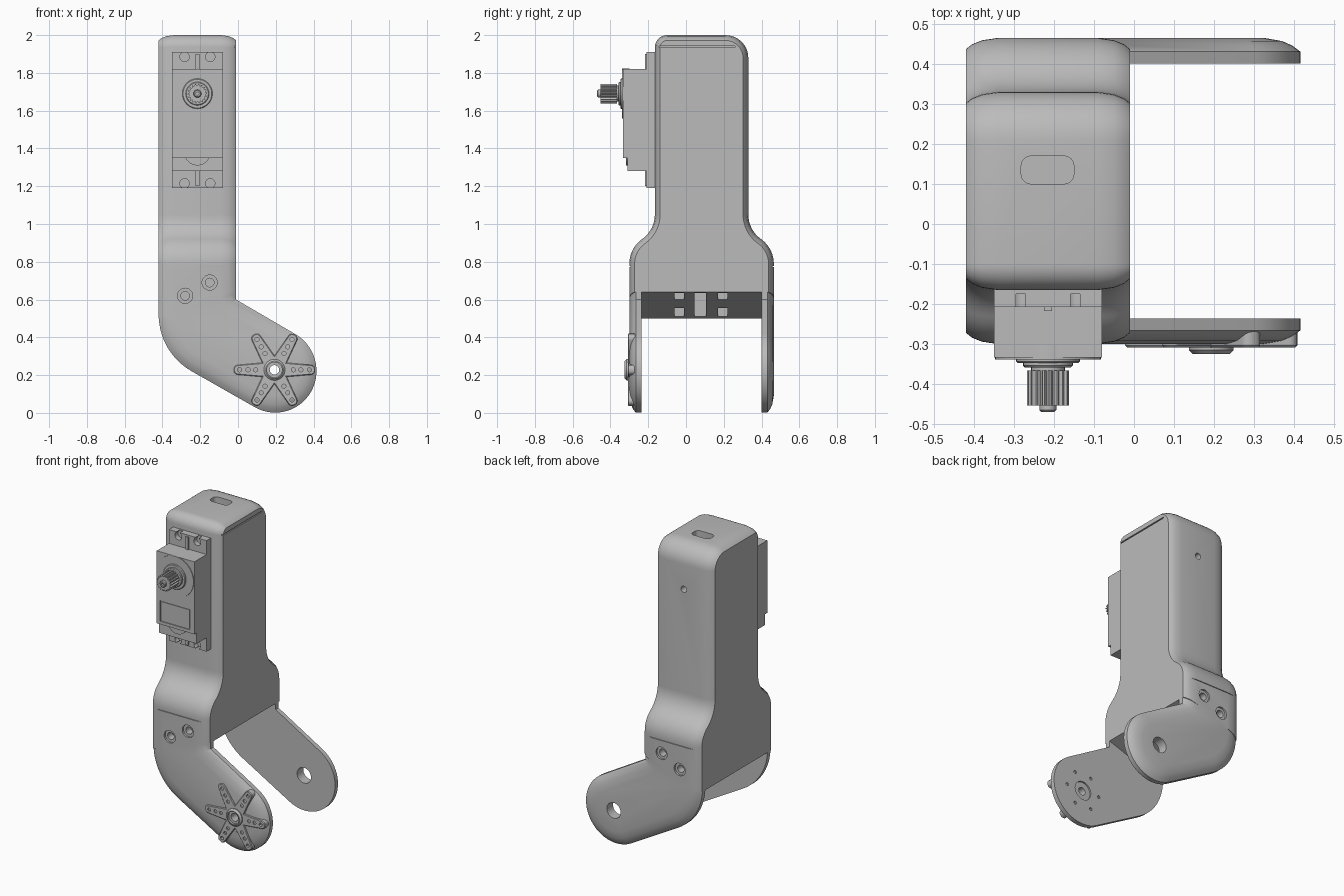
import bpy, bmesh, math
from mathutils import Vector

cube = bpy.data.objects.get("Cube")
if cube:
    bpy.data.objects.remove(cube, do_unlink=True)

grey = bpy.data.materials.new("plain_grey")
grey.use_nodes = True
grey.diffuse_color = (0.5, 0.5, 0.5, 1)
grey.node_tree.nodes["Principled BSDF"].inputs["Base Color"].default_value = (0.5, 0.5, 0.5, 1)


def rounded(corners, steps=8):
    """Outline from (u, v, tangent length) corners, each rounded by an arc."""
    pts, n = [], len(corners)
    for i, (u, v, t) in enumerate(corners):
        p = Vector((u, v))
        if not t:
            pts.append(p)
            continue
        a = (Vector(corners[i - 1][:2]) - p).normalized()
        b = (Vector(corners[(i + 1) % n][:2]) - p).normalized()
        w = math.sin(a.angle(b) / 2)
        for k in range(steps + 1):
            s = k / steps
            c0, c1, c2 = (1 - s) ** 2, 2 * s * (1 - s) * w, s * s
            pts.append((c0 * (p + a * t) + c1 * p + c2 * (p + b * t)) / (c0 + c1 + c2))
    return [p for i, p in enumerate(pts) if (p - pts[i - 1]).length > 1e-3]


def circle(u, v, r, n=32):
    return [Vector((u + r * math.cos(k * math.tau / n), v + r * math.sin(k * math.tau / n)))
            for k in range(n)]


def rect(u0, u1, v0, v1, t=0):
    return rounded([(u0, v0, t), (u1, v0, t), (u1, v1, t), (u0, v1, t)], 4)


def inset(pts, d):
    n = len(pts)
    area = sum(pts[i - 1].cross(pts[i]) for i in range(n))
    sign = 1 if area > 0 else -1
    out = []
    for i, p in enumerate(pts):
        e1 = (p - pts[i - 1]).normalized()
        e2 = (pts[(i + 1) % n] - p).normalized()
        n1, n2 = Vector((-e1.y, e1.x)), Vector((-e2.y, e2.x))
        out.append(p + sign * d * (n1 + n2) / max(0.3, 1 + n1.dot(n2)))
    return out


def loft(name, outline, levels, axis="y"):
    """Stack inset copies of an outline along an axis; levels are (position, inset)."""
    place = {"x": lambda q, p: (q, p.x, p.y), "y": lambda q, p: (p.x, q, p.y),
             "z": lambda q, p: (p.x, p.y, q)}[axis]
    bm = bmesh.new()
    rings = [[bm.verts.new(place(q, p)) for p in (inset(outline, d) if d else outline)]
             for q, d in levels]
    for a, b in zip(rings, rings[1:]):
        for i in range(len(a)):
            bm.faces.new((a[i - 1], a[i], b[i], b[i - 1]))
    bm.faces.new(rings[0])
    bm.faces.new(rings[-1])
    bmesh.ops.recalc_face_normals(bm, faces=bm.faces)
    mesh = bpy.data.meshes.new(name)
    bm.to_mesh(mesh)
    bm.free()
    mesh.materials.append(grey)
    ob = bpy.data.objects.new(name, mesh)
    bpy.context.collection.objects.link(ob)
    return ob


def prism(name, outline, a, b, axis="y", bevel=0.0):
    if bevel:
        return loft(name, outline, [(a, bevel), (a + bevel, 0), (b, 0)], axis)
    return loft(name, outline, [(a, 0), (b, 0)], axis)


def combine(ob, other, op="DIFFERENCE"):
    bpy.context.view_layer.objects.active = ob
    m = ob.modifiers.new("combine", "BOOLEAN")
    m.operation, m.object, m.solver = op, other, "EXACT"
    bpy.ops.object.modifier_apply(modifier=m.name)
    bpy.data.objects.remove(other, do_unlink=True)


def cut(ob, outline, a, b, axis="y"):
    combine(ob, prism("cutter", outline, a, b, axis))


# Housing: side profile with crowned front, back and top
profile = rounded([(-.30, .4, 0), (-.30, .87, .08), (-.165, .97, .08), (-.165, 2, .065),
                   (.33, 2, .12), (.33, .97, .08), (.465, .87, .08), (.465, .4, 0)])
crown = [(0, .028), (.015, .016), (.04, .006), (.08, 0)]
frame = loft("leg_housing", profile, [(-.42 + q, d) for q, d in crown]
             + [(-.01 - q, d) for q, d in reversed(crown)], "x")
cut(frame, rounded([(-.6, .4385, 0), (.2, .712, 0), (.2, .1, 0), (-.6, .1, 0)]), -.6, .6)

# Fork plates: bent arms with softly rounded outer faces
arm = rounded([(-.42, .75, 0), (-.42, .32, .2), (.281, -.079, .22), (.494, .306, .22),
               (-.01, .6, 0), (-.01, .75, 0)], 14)
edge = [(0, 0), (.03, 0), (.045, .02), (.056, .045), (.064, .09)]
for base, side in ((-.236, -1), (.401, 1)):
    combine(frame, loft("fork_plate", arm, [(base + side * q, d) for q, d in edge]), "UNION")

# Screw holes and seams on front and back
for face, side in ((-.30, 1), (.465, -1)):
    for u, v in ((-.28, .62), (-.15, .69)):
        cut(frame, circle(u, v, .04), face - side * .05, face + side * .012)
        cut(frame, circle(u, v, .023), face - side * .05, face + side * .06)
    cut(frame, rect(-.5, .1, .773, .777), face - side * .05, face + side * .006)

# Knee holes, top slot, back hole and lid groove
PX, PZ = .193, .228
cut(frame, circle(PX, PZ, .05), .3, .6)
cut(frame, circle(PX, PZ, .026), -.4, -.1)
cut(frame, circle(PX, PZ, .06), -.25, -.1)
for k in range(6):
    a = k * math.tau / 6
    cut(frame, circle(PX + .12 * math.cos(a), PZ + .12 * math.sin(a), .01, 12), -.25, -.1)
cut(frame, rect(-.282, -.15, .1, .17, .025), 1.95, 2.1, "z")
cut(frame, circle(-.215, 1.72, .02, 20), .25, .5)
cut(frame, rect(-.018, .05, -.2, .26), 1.934, 1.942, "z")

# Pockets under the housing
for y0, y1 in ((-.06, -.01), (.17, .22)):
    for x0, x1 in ((-.39, -.26), (-.13, -.025)):
        cut(frame, rect(x0, x1, y0, y1), .4, .65, "z")
cut(frame, rect(-.39, -.025, .045, .105), .4, .66, "z")

# Star horn on the front knee
corners = []
for k in range(6):
    a = k * math.tau / 6
    d, n = Vector((math.cos(a), math.sin(a))), Vector((-math.sin(a), math.cos(a)))
    for l, w, t in ((.065, -.0375, 0), (.215, -.024, .02), (.215, .024, .02)):
        p = Vector((PX, PZ)) + d * l + n * w
        corners.append((p.x, p.y, t))
horn = prism("knee_horn", rounded(corners, 5), -.308, -.245, bevel=.004)
combine(horn, prism("hub", circle(PX, PZ, .056), -.325, -.26, bevel=.01), "UNION")
cut(horn, circle(PX, PZ, .04), -.4, -.312)
cut(horn, circle(PX, PZ, .025), -.4, -.1)
for k in range(6):
    a = k * math.tau / 6
    for r in (.1, .14, .185):
        cut(horn, circle(PX + r * math.cos(a), PZ + r * math.sin(a), .011, 12), -.4, -.28)

# Servo mounting flange with slotted screw holes
CX, CZ = -.215, 1.69
flange = prism("servo_flange", rect(-.35, -.08, 1.19, 1.91), -.208, -.15)
for v, edge_v in ((1.885, 1.95), (1.215, 1.15)):
    for u in (-.283, -.147):
        cut(flange, circle(u, v, .025, 24), -.3, -.175)
        cut(flange, rect(u - .012, u + .012, min(v, edge_v), max(v, edge_v)), -.3, -.175)
for name, z0, z1 in (("upper_rib", 1.8, 1.9), ("lower_rib", 1.2, 1.3)):
    prism(name, rect(CX - .01, CX + .01, z0, z1), -.218, -.2)

# Servo case, cover and output stage
prism("servo_case", rect(-.35, -.08, 1.28, 1.82), -.303, -.15)
cover = prism("servo_cover", rect(-.35, -.08, 1.35, 1.82), -.333, -.29)
cut(cover, rect(-.325, -.11, 1.37, 1.505), -.4, -.327)
prism("cover_tab", circle(CX, 1.38, .07), -.318, -.29)
prism("servo_foot", rect(-.35, -.08, 1.28, 1.35), -.31, -.29)
prism("label_plate", rect(-.318, -.117, 1.377, 1.498), -.331, -.32)
prism("output_disc", circle(CX, CZ, .132, 48), -.338, -.3)
prism("output_step", circle(CX, CZ, .08), -.347, -.3, bevel=.004)
prism("output_collar", circle(CX, CZ, .062), -.358, -.3, bevel=.004)
prism("output_neck", circle(CX, CZ, .042), -.375, -.3)

# Splined shaft
teeth = 18
spline = []
for k in range(teeth * 4):
    a, r = k * math.tau / (teeth * 4), (.052 if k % 4 < 2 else .043)
    spline.append(Vector((CX + r * math.cos(a), CZ + r * math.sin(a))))
prism("output_spline", spline, -.453, -.366)
tip = prism("shaft_tip", circle(CX, CZ, .021, 24), -.47, -.4, bevel=.005)
cut(tip, circle(CX, CZ, .008, 12), -.5, -.455)

# Smooth curved faces, keep hard edges
for ob in list(bpy.context.scene.objects):
    if ob.type == "MESH" and ob.data.materials and ob.data.materials[0] == grey:
        bpy.ops.object.select_all(action="DESELECT")
        ob.select_set(True)
        bpy.context.view_layer.objects.active = ob
        bpy.ops.object.shade_smooth_by_angle(angle=math.radians(30))
